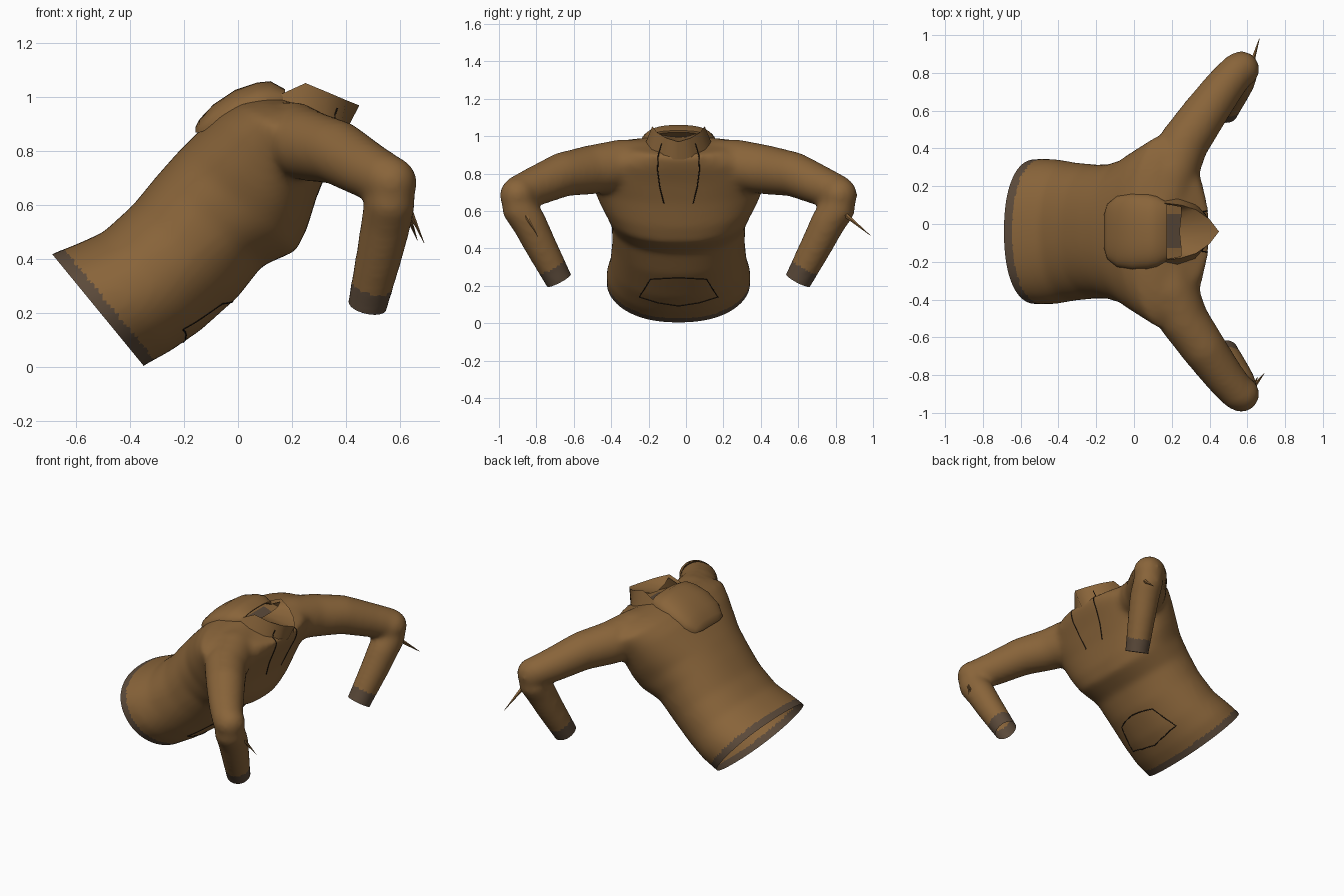
import bpy, bmesh
from math import sin, cos, pi
from mathutils import Vector
from mathutils.bvhtree import BVHTree

MID = -0.04  # plane of symmetry in y

old = bpy.data.objects.get("Cube")
if old:
    bpy.data.objects.remove(old, do_unlink=True)


def material(name, rgb):
    m = bpy.data.materials.new(name)
    m.use_nodes = True
    m.diffuse_color = (*rgb, 1)
    m.node_tree.nodes["Principled BSDF"].inputs["Base Color"].default_value = (*rgb, 1)
    return m


BROWN = material("brown cloth", (0.25, 0.128, 0.042))
RIB = material("dark ribbing", (0.105, 0.068, 0.042))
LINE = material("black seam", (0.012, 0.008, 0.005))


def add_object(name, bm, mats):
    bmesh.ops.recalc_face_normals(bm, faces=bm.faces[:])
    mesh = bpy.data.meshes.new(name)
    bm.to_mesh(mesh)
    bm.free()
    ob = bpy.data.objects.new(name, mesh)
    bpy.context.collection.objects.link(ob)
    for m in mats:
        mesh.materials.append(m)
    return ob


def smooth(ob, angle):
    bpy.ops.object.select_all(action='DESELECT')
    ob.select_set(True)
    bpy.context.view_layer.objects.active = ob
    bpy.ops.object.shade_smooth_by_angle(angle=angle)


def loft(bm, rows, closed=True, caps=True):
    """Skin a list of point rows; returns the last cap."""
    vs = [[bm.verts.new(p) for p in r] for r in rows]
    n = len(vs[0])
    for a, b in zip(vs, vs[1:]):
        for i in range(n if closed else n - 1):
            j = (i + 1) % n
            bm.faces.new((a[i], a[j], b[j], b[i]))
    if caps:
        bm.faces.new(vs[0])
        return bm.faces.new(vs[-1])


def tube(bm, path, n=24):
    """Round tube along points (x, y, z, radius)."""
    pts = [Vector(p[:3]) for p in path]
    rows = []
    for i, p in enumerate(pts):
        d = (pts[min(i + 1, len(pts) - 1)] - pts[max(i - 1, 0)]).normalized()
        u = d.cross(Vector((1, 0, 0.3))).normalized()
        v = d.cross(u)
        rows.append([p + path[i][3] * (cos(2 * pi * k / n) * u + sin(2 * pi * k / n) * v)
                     for k in range(n)])
    loft(bm, rows)


def spow(c, e):
    return abs(c) ** e * (1 if c > 0 else -1)


# torso stations from hem to neck: back x, z, belly x, z, half width
TORSO = [(-.767, .356, -.427, -.054, .375), (-.69, .42, -.35, .005, .385),
         (-.60, .455, -.25, .06, .385), (-.50, .50, -.14, .135, .366),
         (-.39, .60, 0, .26, .354), (-.30, .71, .09, .375, .358),
         (-.22, .80, .215, .43, .39), (-.16, .86, .255, .51, .43),
         (-.08, .935, .295, .64, .475), (0, .98, .34, .75, .52),
         (.08, .995, .38, .83, .46), (.15, 1.0, .405, .895, .26)]
bm = bmesh.new()
rows = []
for i, (bx, bz, fx, fz, w) in enumerate(TORSO):
    c = Vector(((bx + fx) / 2, MID, (bz + fz) / 2))
    h = Vector(((bx - fx) / 2, 0, (bz - fz) / 2))
    ring = []
    for k in range(48):
        a = 2 * pi * k / 48
        belly = 1.05 if i < 5 and cos(a) < 0 else .88
        ring.append(c + h * spow(cos(a), belly) + Vector((0, w * spow(sin(a), .88), 0)))
    rows.append(ring)
loft(bm, rows)

# sleeves, y measured from the symmetry plane
UPPER = [(.17, .12, .85, .13), (.20, .30, .848, .137), (.265, .47, .82, .132),
         (.37, .62, .795, .12), (.48, .77, .73, .106), (.56, .865, .69, .095),
         (.585, .89, .67, .07)]
FOREARM = [(.58, .88, .70, .07), (.565, .855, .62, .095), (.55, .80, .54, .094),
           (.525, .74, .42, .087), (.48, .64, .23, .075), (.455, .58, .12, .075)]
for side in (1, -1):
    for path in (UPPER, FOREARM):
        tube(bm, [(x, MID + side * y, z, r) for x, y, z, r in path])
    elbow = bmesh.ops.create_uvsphere(bm, u_segments=24, v_segments=16, radius=.097)
    bmesh.ops.translate(bm, verts=elbow["verts"], vec=(.568, MID + side * .86, .685))

body = add_object("body_and_sleeves", bm, [BROWN, RIB])
bpy.context.view_layer.objects.active = body
body.select_set(True)
rm = body.modifiers.new("Fuse", 'REMESH')
rm.mode = 'VOXEL'
rm.voxel_size = .015
sm = body.modifiers.new("Soften", 'SMOOTH')
sm.factor = .5
sm.iterations = 18
for name in ("Fuse", "Soften"):
    bpy.ops.object.modifier_apply(modifier=name)

# open the hem and cuffs, then colour their ribbed bands
bm = bmesh.new()
bm.from_mesh(body.data)
hem, hem_dir = Vector((-.35, MID, .005)), Vector((-.415, 0, -.34)).normalized()
openings = [(hem, hem_dir, 9, .045)]
for side in (1, -1):
    end = Vector((.48, MID + side * .64, .23))
    openings.append((end, Vector((-.045, -side * .10, -.19)).normalized(), .2, .085))
for co, d, reach, band in openings:
    faces = [f for f in bm.faces if (f.calc_center_median() - co).length < reach]
    geom = set(faces)
    for f in faces:
        geom.update(f.verts)
        geom.update(f.edges)
    bmesh.ops.bisect_plane(bm, geom=list(geom), plane_co=co, plane_no=d, clear_outer=True)
for f in bm.faces:
    c = f.calc_center_median()
    ribbed = any((c - co).length < reach and (c - co).dot(d) > -band
                 for co, d, reach, band in openings)
    neck = .16 < c.x < .29 and abs(c.y - MID) < .09 and c.z > .85 and f.normal.z > .3
    f.material_index = 1 if ribbed or neck else 0
bm.to_mesh(body.data)
bm.free()
smooth(body, 1.0)

# folded hood: arches at x, top z, base z, half width
HOOD = [(-.158, .89, .87, .09), (-.142, .92, .87, .145), (-.09, .975, .89, .188),
        (-.01, 1.028, .92, .205), (.07, 1.055, .94, .203), (.12, 1.06, .955, .19),
        (.175, 1.03, .985, .155), (.17, 1.02, .98, .145), (.07, .985, .95, .13)]
bm = bmesh.new()
rows = [[(x, MID + w * spow(cos(pi * k / 24), .8), base + (top - base) * sin(pi * k / 24) ** .7)
         for k in range(25)] for x, top, base, w in HOOD]
loft(bm, rows).material_index = 1
smooth(add_object("folded_hood", bm, [BROWN, RIB]), .7)

# front collar: base, rim, and inner fold, half outline mirrored
BASE = [(.11, .18, .94), (.22, .19, .93), (.32, .155, .89), (.38, .085, .875), (.40, 0, .875)]
RIM = [(.09, .16, .98), (.25, .14, 1.053), (.33, .115, 1.02), (.40, .065, .99), (.45, 0, .97)]
INNER = [(.16, .15, .985), (.25, .13, 1.035), (.25, .10, 1.01), (.245, .05, 1.0),
         (.24, 0, .995)]
bm = bmesh.new()
loft(bm, [[(x, MID + y, z) for x, y, z in r] + [(x, MID - y, z) for x, y, z in r[-2::-1]]
          for r in (BASE, RIM, INNER)], closed=False, caps=False)
collar = add_object("front_collar", bm, [BROWN])
smooth(collar, 1.0)

# seams and cords projected onto the cloth from the chest side
bm = bmesh.new()
bm.from_mesh(body.data)
bm.from_mesh(collar.data)
cloth = BVHTree.FromBMesh(bm)
bm.free()


def seam(name, outline, radius=.003):
    pts = []
    for (y0, z0), (y1, z1) in zip(outline, outline[1:]):
        for k in range(13):
            t = k / 12
            hit = cloth.ray_cast(Vector((2, MID + y0 + (y1 - y0) * t, z0 + (z1 - z0) * t)),
                                 Vector((-1, 0, 0)))[0]
            if hit and (not pts or (hit - pts[-1]).length > .002):
                pts.append(hit)
    bm = bmesh.new()
    tube(bm, [(*p, radius) for p in pts], 6)
    add_object(name, bm, [LINE])


seam("pocket_seam", [(-.21, .14), (-.15, .235), (0, .243), (.15, .235), (.21, .14),
                     (.11, .109), (0, .092), (-.11, .109), (-.21, .14)])
for side, label in ((1, "left"), (-1, "right")):
    seam(label + "_cord", [(side * .09, .96), (side * .108, .90), (side * .112, .82),
                           (side * .10, .73), (side * .078, .64)])

# thin thorns at the elbows
THORNS = [((.62, .84, .59), (.665, .985, .47)), ((.62, -.88, .62), (.69, -.79, .46)),
          ((.62, -.88, .62), (.655, -.81, .50))]
for i, (a, b) in enumerate(THORNS):
    bm = bmesh.new()
    tube(bm, [(*a, .014), (*b, .001)], 5)
    add_object("elbow_thorn_%d" % (i + 1), bm, [BROWN])
